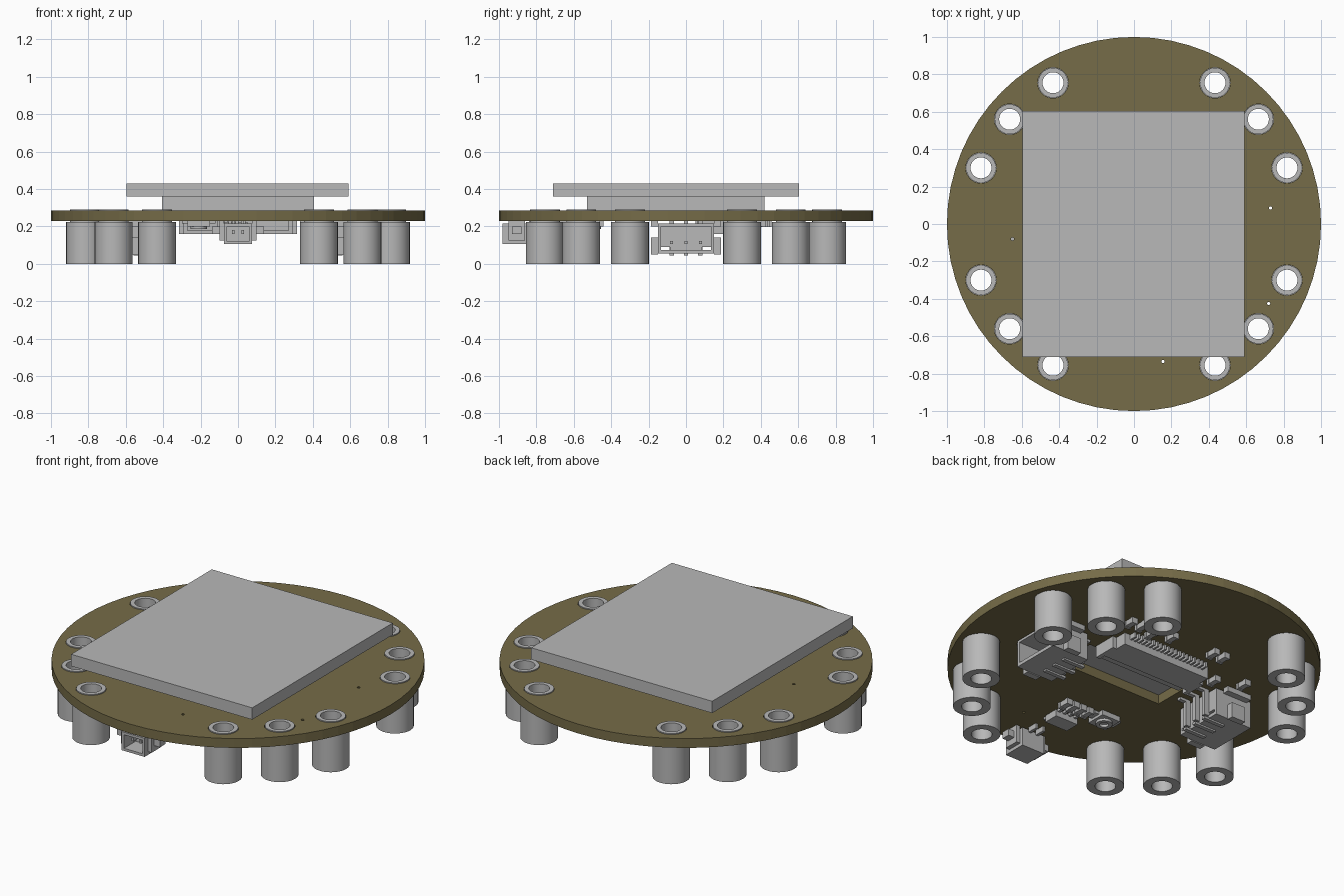
import bpy, bmesh, math
from mathutils import Matrix, Vector

cube = bpy.data.objects.get("Cube")
if cube:
    bpy.data.objects.remove(cube, do_unlink=True)


def material(name, rgb):
    m = bpy.data.materials.new(name)
    m.use_nodes = True
    m.diffuse_color = (*rgb, 1)
    m.node_tree.nodes["Principled BSDF"].inputs["Base Color"].default_value = (*rgb, 1)
    return m


olive = material("olive board", (0.18, 0.15, 0.065))
grey = material("light grey", (0.48, 0.48, 0.48))


def finish(name, bm, mat, smooth=False):
    bmesh.ops.recalc_face_normals(bm, faces=bm.faces)
    mesh = bpy.data.meshes.new(name)
    bm.to_mesh(mesh)
    bm.free()
    ob = bpy.data.objects.new(name, mesh)
    bpy.context.collection.objects.link(ob)
    mesh.materials.append(mat)
    bpy.ops.object.select_all(action='DESELECT')
    ob.select_set(True)
    bpy.context.view_layer.objects.active = ob
    if smooth:
        bpy.ops.object.shade_smooth_by_angle(angle=math.radians(35))
    return ob


def add_box(bm, x0, x1, y0, y1, z0, z1):
    centre = Vector((x0 + x1, y0 + y1, z0 + z1)) / 2
    size = (abs(x1 - x0), abs(y1 - y0), abs(z1 - z0), 1)
    bmesh.ops.create_cube(bm, size=1, matrix=Matrix.Translation(centre) @ Matrix.Diagonal(size))


def add_cylinder(bm, x, y, z0, z1, r, sides):
    bmesh.ops.create_cone(bm, cap_ends=True, segments=sides, radius1=r, radius2=r,
                          depth=z1 - z0, matrix=Matrix.Translation((x, y, (z0 + z1) / 2)))


def add_lathe(bm, x, y, profile, sides):
    rings = []
    for i in range(sides):
        a = 2 * math.pi * i / sides
        rings.append([bm.verts.new((x + r * math.cos(a), y + r * math.sin(a), z))
                      for r, z in profile])
    n = len(profile)
    for i in range(sides):
        p, q = rings[i], rings[(i + 1) % sides]
        for j in range(n):
            k = (j + 1) % n
            bm.faces.new((p[j], q[j], q[k], p[k]))


def boxes(name, parts, mat=grey):
    bm = bmesh.new()
    for p in parts:
        add_box(bm, *p)
    return finish(name, bm, mat)


BOTTOM, TOP = 0.23, 0.285
spots = [(sx * x, sy * y) for x, y in ((0.433, 0.755), (0.665, 0.56), (0.818, 0.3))
         for sx in (1, -1) for sy in (1, -1)]
vias = [(0.73, 0.085), (-0.65, -0.08), (0.72, -0.425), (0.155, -0.735)]

# Round board with standoff holes, vias and a cable slot
bm = bmesh.new()
add_cylinder(bm, 0, 0, BOTTOM, TOP, 1, 64)
board = finish("round_board", bm, olive)
bm = bmesh.new()
for x, y in spots:
    add_cylinder(bm, x, y, 0.1, 0.4, 0.082, 24)
for x, y in vias:
    add_cylinder(bm, x, y, 0.1, 0.4, 0.009, 8)
add_box(bm, -0.34, 0.35, -0.2, 0.05, 0.1, 0.4)
cutter = finish("board_cutter", bm, olive)
cutter.hide_render = True
mod = board.modifiers.new("holes", 'BOOLEAN')
mod.operation, mod.solver, mod.object = 'DIFFERENCE', 'EXACT', cutter
bpy.context.view_layer.objects.active = board
bpy.ops.object.modifier_apply(modifier=mod.name)
bpy.data.objects.remove(cutter, do_unlink=True)

# Hollow standoffs with a collar through the board
profile = [(0.056, 0), (0.101, 0), (0.101, 0.225), (0.08, 0.225), (0.08, 0.29), (0.056, 0.29)]
for i, (x, y) in enumerate(spots):
    bm = bmesh.new()
    add_lathe(bm, x, y, profile, 32)
    finish(f"standoff_{i + 1}", bm, grey, True)

# Sensor block and cover plate on top
boxes("sensor_block", [(-0.405, 0.405, -0.53, 0.42, TOP, 0.36)])
boxes("cover_plate", [(-0.595, 0.59, -0.71, 0.605, 0.36, 0.43)])

# Side sockets, opening outwards
for s, side in ((1, "left"), (-1, "right")):
    parts = [(0.45, 0.69, -0.15, 0.15, 0.055, 0.075),
             (0.45, 0.69, -0.15, 0.15, 0.2, 0.215),
             (0.45, 0.5, -0.14, 0.14, 0.09, 0.2),
             (0.45, 0.5, -0.085, 0.085, 0.075, 0.09)]
    for m in (1, -1):
        parts += [(0.45, 0.69, m * 0.135, m * 0.15, 0.075, 0.2),
                  (0.53, 0.62, m * 0.15, m * 0.188, 0.05, 0.14),
                  (0.5, 0.66, m * 0.15, m * 0.188, 0.2, BOTTOM)]
    for y in (-0.077, 0, 0.077):
        parts += [(0.5, 0.64, y - 0.008, y + 0.008, 0.105, 0.121),
                  (0.42, 0.45, y - 0.012, y + 0.012, 0.07, BOTTOM),
                  (0.38, 0.45, y - 0.012, y + 0.012, 0.215, BOTTOM),
                  (0.42, 0.56, y - 0.012, y + 0.012, 0.045, 0.06)]
    boxes(f"{side}_socket", [(s * p[0], s * p[1], *p[2:]) for p in parts])

# Small front socket
parts = [(-0.075, 0.075, -0.98, -0.84, 0.105, 0.12), (-0.075, 0.075, -0.98, -0.84, 0.2, 0.215),
         (-0.075, 0.075, -0.87, -0.84, 0.12, 0.2)]
for m in (1, -1):
    parts += [(m * 0.06, m * 0.075, -0.98, -0.87, 0.12, 0.2),
              (m * 0.075, m * 0.1, -0.95, -0.86, 0.125, BOTTOM),
              (m * 0.1, m * 0.14, -0.93, -0.88, 0.16, 0.2),
              (m * 0.025 - 0.006, m * 0.025 + 0.006, -0.95, -0.87, 0.16, 0.18),
              (m * 0.025 - 0.008, m * 0.025 + 0.008, -0.84, -0.78, 0.2, BOTTOM)]
boxes("front_socket", parts)

# Flat cable connector with a row of pins
parts = [(-0.29, 0.29, 0.1, 0.27, 0.16, BOTTOM), (-0.27, 0.27, 0.05, 0.1, 0.175, BOTTOM)]
for m in (1, -1):
    parts.append((m * 0.29, m * 0.315, 0.06, 0.2, 0.16, BOTTOM))
for i in range(20):
    x = -0.247 + i * 0.026
    parts.append((x - 0.006, x + 0.006, 0.27, 0.31, 0.2, BOTTOM))
boxes("cable_connector", parts)

# Small chip with legs near the front
parts = [(-0.1, 0.05, -0.68, -0.59, 0.185, 0.225)]
for i in range(4):
    x = -0.08 + i * 0.037
    parts.append((x - 0.008, x + 0.008, -0.71, -0.56, 0.215, BOTTOM))
boxes("small_chip", parts)

# Round button on a square base
bm = bmesh.new()
add_box(bm, -0.27, -0.15, -0.56, -0.44, 0.2, BOTTOM)
for m in (1, -1):
    add_box(bm, -0.21 + m * 0.06, -0.21 + m * 0.09, -0.53, -0.47, 0.215, BOTTOM)
add_lathe(bm, -0.21, -0.5, [(0.025, 0.2), (0.025, 0.185), (0.045, 0.185), (0.045, 0.2)], 20)
finish("round_button", bm, grey, True)

# Resistors and capacitors: thin body with raised end caps
chips = [(0.06, -0.5), (0.01, -0.5), (-0.04, -0.5), (-0.09, -0.5), (-0.27, 0.42), (-0.2, 0.42),
         (-0.54, 0.27), (-0.39, 0.2), (0.35, 0.39), (0.28, 0.4), (0.19, 0.37), (0.08, 0.41)]
for i, (x, y) in enumerate(chips):
    parts = [(x - 0.016, x + 0.016, y - 0.03, y + 0.03, 0.2, BOTTOM)]
    for m in (1, -1):
        parts.append((x - 0.019, x + 0.019, y + m * 0.022, y + m * 0.038, 0.196, BOTTOM))
    boxes(f"surface_chip_{i + 1}", parts)
